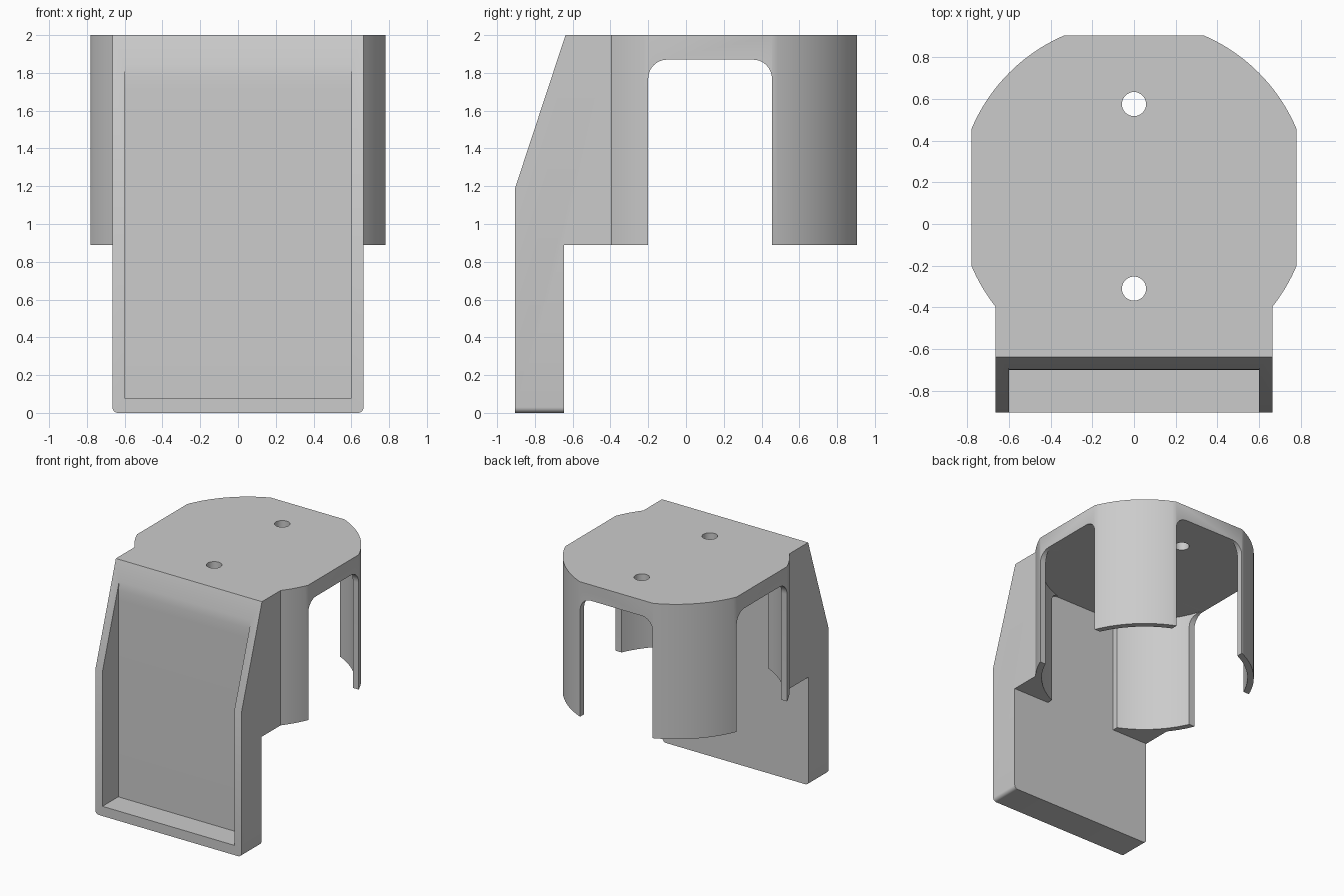
import bpy, bmesh, math
from mathutils import Vector

cube = bpy.data.objects.get("Cube")
if cube:
    bpy.data.objects.remove(cube, do_unlink=True)

# Main dimensions
HALF_W, SIDE, BACK, FRONT = 0.665, 0.78, 0.905, -0.905
PLATE_BACK, CEILING, LEG_BOTTOM = -0.645, 1.87, 0.89
CY, R_OUT, R_IN = 0.1275, 0.846, 0.797
SLOT_X, SLOT_Y0, SLOT_Y1 = 0.33, -0.2, 0.455

# One grey material
grey = bpy.data.materials.new("plain grey")
grey.use_nodes = True
grey.diffuse_color = (0.6, 0.6, 0.6, 1)
grey.node_tree.nodes["Principled BSDF"].inputs["Base Color"].default_value = (0.6, 0.6, 0.6, 1)


def prism(name, outline, axis, lo, hi):
    """Extrude a 2D outline along the given axis (x: yz, y: xz, z: xy)."""
    place = {"x": lambda a, b, c: (c, a, b),
             "y": lambda a, b, c: (a, c, b),
             "z": lambda a, b, c: (a, b, c)}[axis]
    bm = bmesh.new()
    face = bm.faces.new([bm.verts.new(place(a, b, lo)) for a, b in outline])
    new = bmesh.ops.extrude_face_region(bm, geom=[face])["geom"]
    bmesh.ops.translate(bm, vec=Vector(place(0, 0, hi - lo)),
                        verts=[v for v in new if isinstance(v, bmesh.types.BMVert)])
    bmesh.ops.recalc_face_normals(bm, faces=bm.faces)
    mesh = bpy.data.meshes.new(name)
    bm.to_mesh(mesh)
    bm.free()
    obj = bpy.data.objects.new(name, mesh)
    bpy.context.collection.objects.link(obj)
    return obj


def arc(cx, cy, r, start, end, n):
    return [(cx + r * math.cos(start + (end - start) * i / n),
             cy + r * math.sin(start + (end - start) * i / n)) for i in range(n + 1)]


def arch(a, b, bottom, top, r=0.1):
    """Upright slot outline with rounded top corners."""
    return ([(a, bottom), (b, bottom)]
            + arc(b - r, top - r, r, 0, math.pi / 2, 10)
            + arc(a + r, top - r, r, math.pi / 2, math.pi, 10))


def ring_angle(x=None, y=None):
    """Angle on the outer circle, for a given positive x or a given y."""
    return math.acos(x / R_OUT) if y is None else math.asin((y - CY) / R_OUT)


def cut(target, cutter):
    mod = target.modifiers.new("cut", 'BOOLEAN')
    mod.operation, mod.solver, mod.object = 'DIFFERENCE', 'EXACT', cutter
    bpy.context.view_layer.objects.active = target
    bpy.ops.object.modifier_apply(modifier=mod.name)
    bpy.data.objects.remove(cutter, do_unlink=True)


# Solid block: round cap with flats, joined to the straight front plate
low, high = ring_angle(x=HALF_W), ring_angle(x=SIDE)
right_half = ([(HALF_W, FRONT)]
              + arc(0, CY, R_OUT, -low, -high, 8)
              + arc(0, CY, R_OUT, high, ring_angle(y=BACK), 20))
outline = right_half + [(-x, y) for x, y in reversed(right_half)]
bracket = prism("bracket_body", outline, "z", 0, 2)

# Clear the space under the legs, behind the front plate
cut(bracket, prism("under_cutter",
                   [(-2, PLATE_BACK), (2, PLATE_BACK), (2, 2), (-2, 2)], "z", -1, LEG_BOTTOM))

# Round inner hollow, flattened where it meets the front plate
edge = math.asin((PLATE_BACK - CY) / R_IN)
cut(bracket, prism("hollow_cutter", arc(0, CY, R_IN, edge, math.pi - edge, 96),
                   "z", 0.5, CEILING))

# Side and back openings with rounded tops, leaving four legs
cut(bracket, prism("side_slot_cutter", arch(SLOT_Y0, SLOT_Y1, 0.5, CEILING), "x", -2, 2))
cut(bracket, prism("back_slot_cutter", arch(-SLOT_X, SLOT_X, 0.5, CEILING), "y", PLATE_BACK, 2))

# Sloping upper front
cut(bracket, prism("slope_cutter", [(FRONT, 1.19), (-0.605, 2.1), (-1.2, 2.1), (-1.2, 1.19)],
                   "x", -1, 1))

# Front recess, blending into the slope at its top
cut(bracket, prism("recess_cutter",
                   [(-1.2, 0.08), (-0.7, 0.08), (-0.7, 1.7), (-0.697, 1.78),
                    (-0.688, 1.85), (-0.67, 1.91), (-0.645, 1.98), (-1.2, 1.98)],
                   "x", -0.6, 0.6))

# Two screw holes
for y in (0.575, -0.31):
    cut(bracket, prism("hole_cutter", arc(0, y, 0.058, 0, 2 * math.pi, 32)[:-1], "z", 1.7, 2.2))

# Rounded bottom corners of the front plate
bm = bmesh.new()
bm.from_mesh(bracket.data)
bmesh.ops.remove_doubles(bm, verts=bm.verts, dist=0.0002)
corners = [e for e in bm.edges
           if all(v.co.z < 0.001 and abs(v.co.x) > HALF_W - 0.01 for v in e.verts)
           and e.verts[0].co.x * e.verts[1].co.x > 0]
bmesh.ops.bevel(bm, geom=corners, offset=0.03, segments=5, profile=0.5, affect='EDGES')
bm.to_mesh(bracket.data)
bm.free()

# Finish
bracket.data.materials.clear()
bracket.data.materials.append(grey)
bpy.ops.object.select_all(action='DESELECT')
bracket.select_set(True)
bpy.context.view_layer.objects.active = bracket
bpy.ops.object.shade_smooth_by_angle(angle=math.radians(25))
